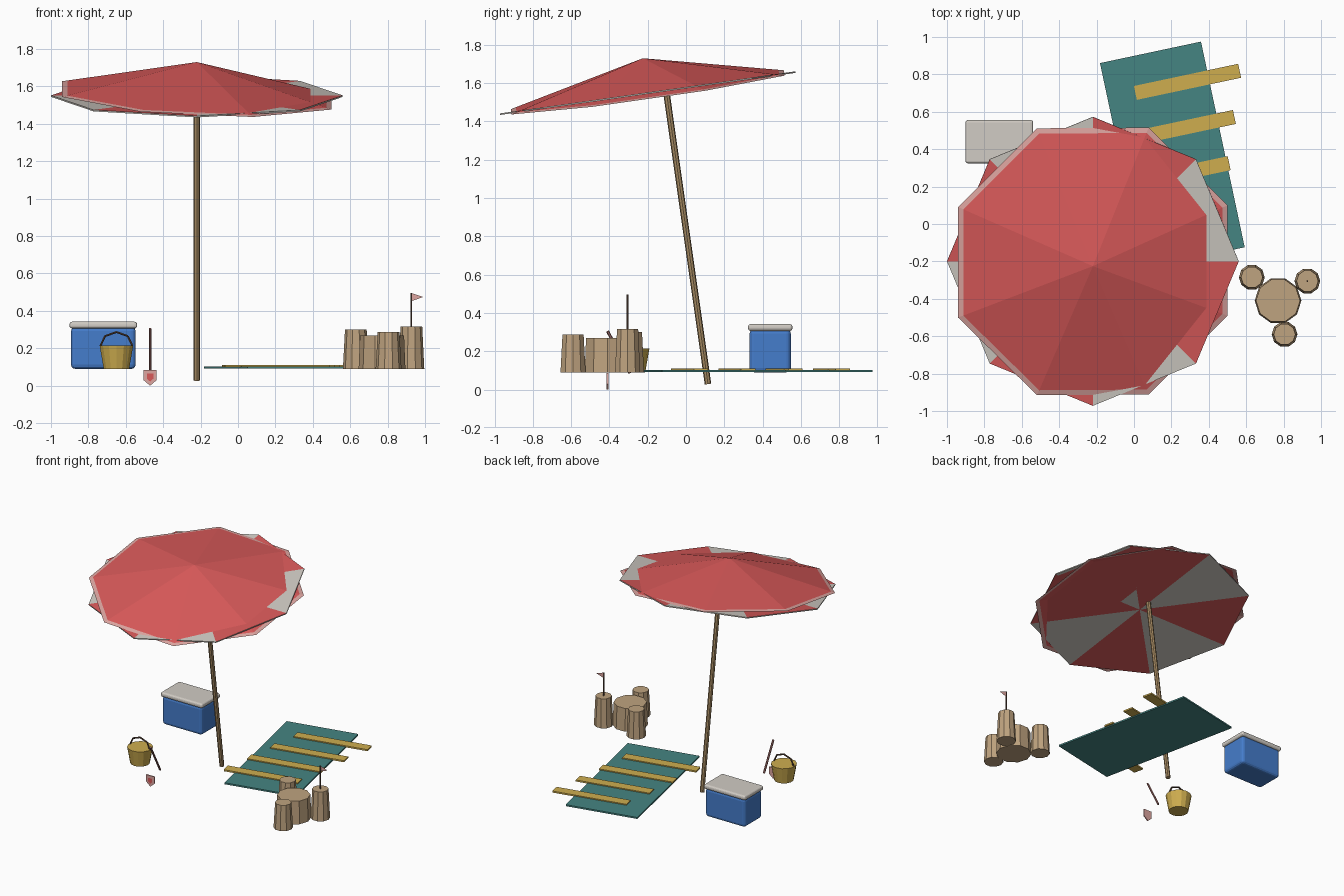
import bpy, bmesh, math
from mathutils import Matrix, Vector

if "Cube" in bpy.data.objects:
    bpy.data.objects.remove(bpy.data.objects["Cube"])


def mat(name, r, g, b):
    m = bpy.data.materials.new(name)
    lin = [c / 12.92 if c < 0.04 else ((c + 0.055) / 1.055) ** 2.4 for c in (r, g, b)]
    m.diffuse_color = (*lin, 1)
    m.use_nodes = True
    m.node_tree.nodes["Principled BSDF"].inputs["Base Color"].default_value = m.diffuse_color
    return m


RED = mat("red", 0.85, 0.35, 0.35)
PINK = mat("pale_red", 0.87, 0.65, 0.63)
WHITE = mat("off_white", 0.82, 0.80, 0.77)
WOOD = mat("wood", 0.66, 0.55, 0.39)
SAND = mat("sand", 0.75, 0.64, 0.50)
BLUE = mat("blue", 0.27, 0.49, 0.80)
TEAL = mat("teal", 0.27, 0.52, 0.51)
YELLOW = mat("yellow", 0.81, 0.68, 0.31)
DARK = mat("dark_brown", 0.38, 0.29, 0.24)
RUST = mat("rust", 0.62, 0.42, 0.40)


def mesh(name, verts, faces, mats, idx=None, matrix=None):
    me = bpy.data.meshes.new(name)
    me.from_pydata(verts, [], faces)
    for m in mats:
        me.materials.append(m)
    if idx:
        for p, i in zip(me.polygons, idx):
            p.material_index = i
    if matrix:
        me.transform(matrix)
    ob = bpy.data.objects.new(name, me)
    bpy.context.collection.objects.link(ob)
    return ob


def frustum(name, a, b, r1, r2, n, material, turn=0.0):
    """Flat-sided tapered post from point a to point b."""
    a, b = Vector(a), Vector(b)
    bm = bmesh.new()
    bmesh.ops.create_cone(bm, cap_ends=True, segments=n, radius1=r1, radius2=r2,
                          depth=(b - a).length)
    rot = Vector((0, 0, 1)).rotation_difference(b - a).to_matrix().to_4x4()
    bm.transform(Matrix.Translation((a + b) / 2) @ rot @ Matrix.Rotation(turn, 4, 'Z'))
    ob = mesh(name, [], [], [material])
    bm.to_mesh(ob.data)
    bm.free()
    return ob


def box(name, center, size, material, rot=0.0, bevel=0.0):
    bm = bmesh.new()
    bmesh.ops.create_cube(bm, size=1)
    bm.transform(Matrix.Diagonal((*size, 1)))
    if bevel:
        bmesh.ops.bevel(bm, geom=bm.edges[:], offset=bevel, segments=3,
                        profile=0.5, affect='EDGES')
    bm.transform(Matrix.Translation(center) @ Matrix.Rotation(rot, 4, 'Z'))
    ob = mesh(name, [], [], [material])
    bm.to_mesh(ob.data)
    bm.free()
    return ob


def ring(r, z, start, tilt=0.0):
    out = []
    for i in range(8):
        a = start + i * math.pi / 4
        x, y = r * math.cos(a), r * math.sin(a)
        out.append((x, y, z - tilt * x))
    return out


# Parasol: flat panelled octagon with a skewed red octagonal cone on top
lean = Matrix.Translation((-0.22, -0.2, 1.552)) @ Matrix.Rotation(math.radians(8.1), 4, 'X')
verts = ring(0.78, 0, 0) + ring(0.78, -0.008, 0) + [(0, 0, 0), (0, 0, -0.008)]
faces, idx = [], []
for i in range(8):
    j = (i + 1) % 8
    faces += [(16, i, j), (17, 8 + j, 8 + i), (i, 8 + i, 8 + j, j)]
    idx += [i % 2, i % 2, 0]
mesh("canopy_panels", verts, faces, [WHITE, RED], idx, lean)

verts = ring(0.75, 0.007, math.pi / 8, 0.047) + ring(0.78, 0, math.pi / 8, 0.047) + [(0, 0, 0.18)]
faces, idx = [], []
for i in range(8):
    j = (i + 1) % 8
    faces += [(16, i, j), (i, 8 + i, 8 + j, j)]
    idx += [0, 1]
mesh("canopy_cone", verts, faces, [RED, PINK], idx, lean)

# Red lining under one panel
c = math.sqrt(0.5)
mesh("canopy_lining", [(0.18, 0, -0.012), (0.18, 0.18, -0.012),
                       (0.76 * c, 0.76 * c, -0.012), (0.76, 0, -0.012)],
     [(0, 1, 2, 3)], [RED], None, lean)

frustum("parasol_pole", (-0.22, 0.115, 0.028), (-0.22, -0.112, 1.62), 0.017, 0.017, 8, WOOD)

# Beach mat with four slanted planks
turn = math.radians(12)
box("beach_mat", (0.205, 0.368, 0.097), (0.552, 1.124, 0.012), TEAL, turn)
for i in range(4):
    box(f"mat_plank_{i}", (0.286 - 0.028 * i, 0.76 - 0.247 * i, 0.105),
        (0.57, 0.076, 0.012), YELLOW, turn)

# Cool box
box("cooler_body", (-0.72, 0.44, 0.202), (0.345, 0.215, 0.224), BLUE, 0, 0.022)
box("cooler_lid", (-0.72, 0.44, 0.324), (0.362, 0.232, 0.036), WHITE, 0, 0.014)

# Bucket with an arched handle
bx, by = -0.65, -0.283
frustum("bucket", (bx, by, 0.09), (bx, by, 0.215), 0.07, 0.092, 14, YELLOW)
arc = [(bx + 0.086 * math.cos(math.pi * k / 4), by, 0.212 + 0.075 * math.sin(math.pi * k / 4))
       for k in range(5)]
for k in range(4):
    frustum(f"bucket_handle_{k}", arc[k], arc[k + 1], 0.006, 0.006, 6, DARK)

# Spade: leaning stick and a separate upright blade
frustum("spade_stick", (-0.47, -0.292, 0.085), (-0.47, -0.41, 0.305), 0.008, 0.008, 6, RUST)
outline = [(-0.035, 0.085), (-0.035, 0.03), (0, 0), (0.035, 0.03), (0.035, 0.085)]
verts = [(-0.47 + x, y, z) for y in (-0.414, -0.406) for x, z in outline]
faces = [(0, 1, 2, 3, 4), (9, 8, 7, 6, 5)]
faces += [(i, i + 5, (i + 1) % 5 + 5, (i + 1) % 5) for i in range(5)]
mesh("spade_blade", verts, faces, [PINK])
mesh("spade_blade_center", [(-0.47 + x * 0.5, -0.4155, 0.045 + (z - 0.045) * 0.5)
                            for x, z in outline], [(0, 1, 2, 3, 4)], [RED])

# Sand castle: one keep and three towers
for name, x, y, r1, r2, top in (("castle_keep", 0.77, -0.41, 0.125, 0.118, 0.268),
                                ("castle_tower_left", 0.63, -0.285, 0.069, 0.058, 0.30),
                                ("castle_tower_right", 0.927, -0.305, 0.069, 0.058, 0.316),
                                ("castle_tower_front", 0.805, -0.59, 0.069, 0.058, 0.287)):
    frustum(name, (x, y, 0.09), (x, y, top), r1, r2, 10, SAND, math.pi / 10)

# Flag on the right tower
frustum("flag_pole", (0.927, -0.305, 0.31), (0.927, -0.305, 0.495), 0.005, 0.005, 6, DARK)
mesh("flag", [(0.927, -0.305, 0.495), (0.927, -0.305, 0.452), (0.99, -0.305, 0.474)],
     [(0, 1, 2)], [PINK])
